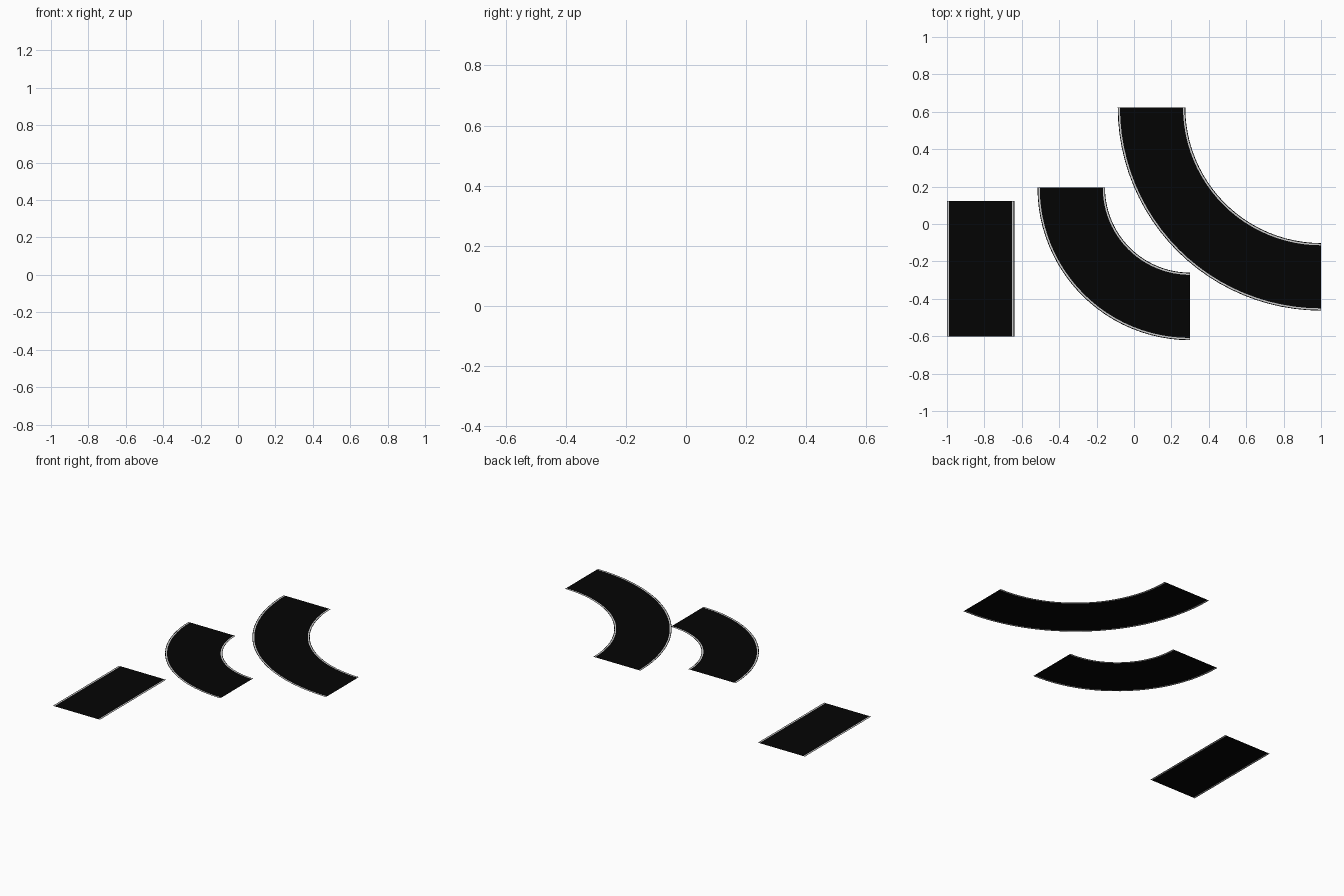
import bpy, bmesh, math

if "Cube" in bpy.data.objects:
    bpy.data.objects.remove(bpy.data.objects["Cube"])

def mat(name, c):
    m = bpy.data.materials.new(name)
    m.diffuse_color = (c, c, c, 1)
    m.use_nodes = True
    m.node_tree.nodes["Principled BSDF"].inputs["Base Color"].default_value = m.diffuse_color
    return m

ASPHALT = mat("asphalt black", 0.0012)
LINE = mat("edge line white", 0.6)

W = 0.361                                   # road width
# Cross-section: dark rim, thin edge line, asphalt, edge line, dark rim
OFFS = [0, 0.004, 0.012, W - 0.012, W - 0.004, W]
MATS = [0, 1, 0, 1, 0]

def road(name, point, steps, z):
    """Flat strip at height z; point(offset across, t along) gives x, y."""
    bm = bmesh.new()
    rows = [[bm.verts.new((*point(o, i / steps), z)) for o in OFFS]
            for i in range(steps + 1)]
    for a, b in zip(rows, rows[1:]):
        for k, m in enumerate(MATS):
            f = bm.faces.new((a[k], a[k + 1], b[k + 1], b[k]))
            f.material_index = m
            f.normal_update()
            if f.normal.z < 0:
                f.normal_flip()
    me = bpy.data.meshes.new(name)
    bm.to_mesh(me)
    bm.free()
    me.materials.append(ASPHALT)
    me.materials.append(LINE)
    bpy.context.collection.objects.link(bpy.data.objects.new(name, me))

def curve(name, cx, cy, inner, z):
    # Quarter turn from the left of its centre to below it
    def point(o, t):
        a = math.pi * (1 + t / 2)
        return cx + (inner + o) * math.cos(a), cy + (inner + o) * math.sin(a)
    road(name, point, 24, z)

road("straight_road", lambda o, t: (-1 + o, -0.602 + 0.726 * t), 1, 0)
curve("tight_curve_road", 0.299, 0.194, 0.454, 0.407)
curve("wide_curve_road", 1.0, 0.624, 0.726, 0.543)
